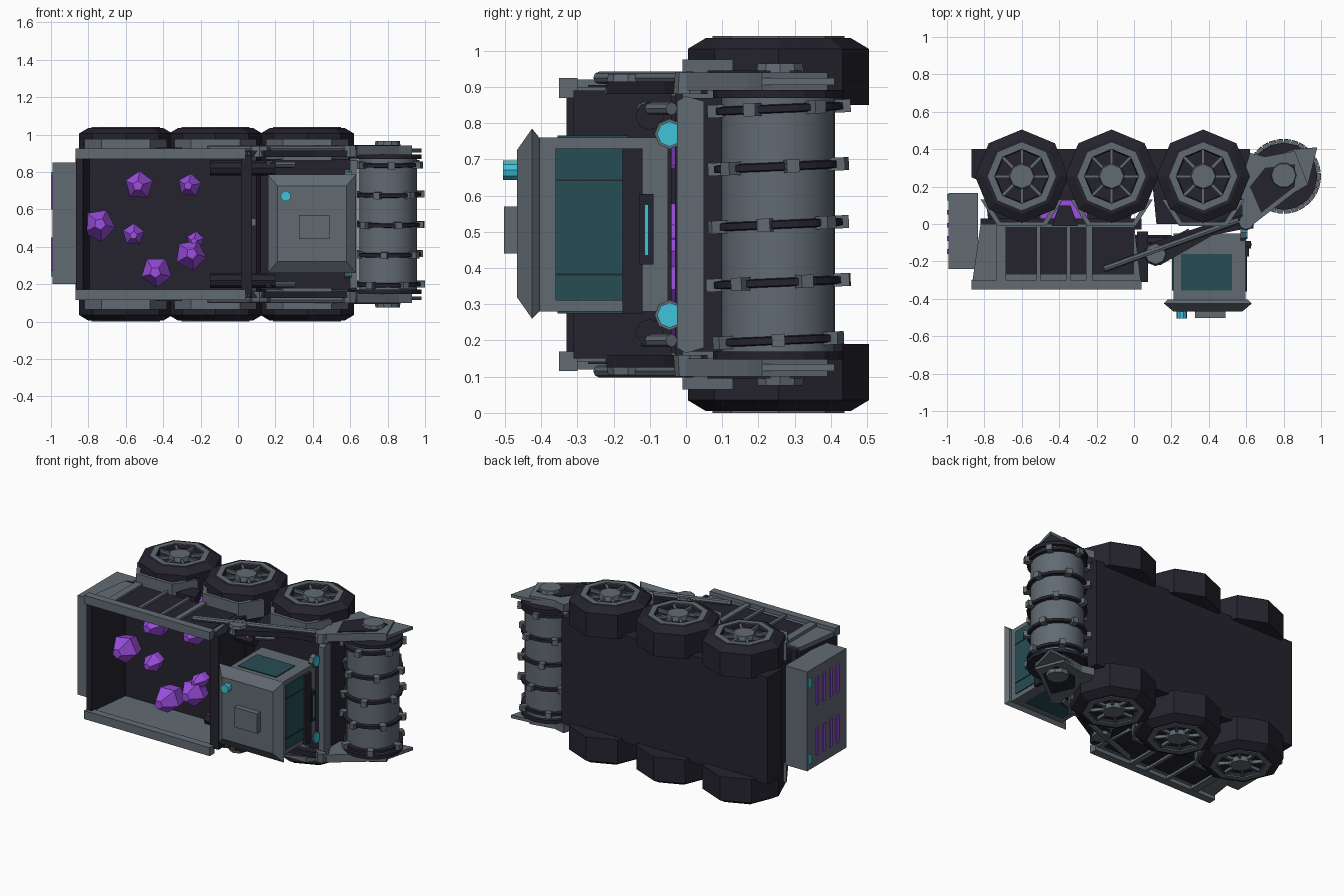
import bpy, bmesh, math, random
from mathutils import Vector, Matrix

if "Cube" in bpy.data.objects:
    bpy.data.objects.remove(bpy.data.objects["Cube"])

random.seed(4)
W = 1.04  # vehicle width: it lies on its side, mirrored about z = W/2

def mat(name, r, g, b):
    m = bpy.data.materials.new(name)
    m.diffuse_color = (r, g, b, 1)
    m.use_nodes = True
    m.node_tree.nodes["Principled BSDF"].inputs["Base Color"].default_value = m.diffuse_color
    return m

GREY = mat("steel grey", 0.12, 0.145, 0.17)
DARK = mat("dark metal", 0.018, 0.017, 0.027)
PURPLE = mat("crystal purple", 0.33, 0.075, 0.75)
CYAN = mat("light cyan", 0.05, 0.55, 0.7)
GLASS = mat("teal glass", 0.019, 0.075, 0.088)

def loft(name, rings, m, mirror=False, closed=False):
    """Skin a list of equal-length point rings; cap ends unless closed."""
    bm = bmesh.new()
    for s in ([False, True] if mirror else [False]):
        vs = [[bm.verts.new((p[0], p[1], W - p[2] if s else p[2])) for p in r] for r in rings]
        n = len(vs[0])
        pairs = list(zip(vs, vs[1:])) + ([(vs[-1], vs[0])] if closed else [])
        for a, b in pairs:
            for i in range(n):
                bm.faces.new((a[i], a[(i + 1) % n], b[(i + 1) % n], b[i]))
        if not closed:
            bm.faces.new(vs[0])
            bm.faces.new(vs[-1])
    bmesh.ops.recalc_face_normals(bm, faces=bm.faces)
    me = bpy.data.meshes.new(name)
    bm.to_mesh(me)
    bm.free()
    me.materials.append(m)
    ob = bpy.data.objects.new(name, me)
    bpy.context.collection.objects.link(ob)
    return ob

def prism(name, pts, z0, z1, m, mirror=False):
    return loft(name, [[(x, y, z) for x, y in pts] for z in (z0, z1)], m, mirror)

def box(name, x0, x1, y0, y1, z0, z1, m, mirror=False):
    return prism(name, [(x0, y0), (x1, y0), (x1, y1), (x0, y1)], z0, z1, m, mirror)

def lathe(name, cx, cy, prof, n, m, mirror=False, closed=False):
    """Turn (radius, z) pairs around a z axis."""
    rings = [[(cx + r * math.cos(2 * math.pi * i / n), cy + r * math.sin(2 * math.pi * i / n), z)
              for i in range(n)] for r, z in prof]
    return loft(name, rings, m, mirror, closed)

def rod(name, a, b, r, n, m, mirror=False, r2=None):
    a, b = Vector(a), Vector(b)
    q = (b - a).to_track_quat('Z', 'Y')
    ring = lambda c, rr: [c + q @ Vector((rr * math.cos(2 * math.pi * i / n),
                                          rr * math.sin(2 * math.pi * i / n), 0)) for i in range(n)]
    return loft(name, [ring(a, r), ring(b, r if r2 is None else r2)], m, mirror)

def smooth(ob):
    bpy.context.view_layer.objects.active = ob
    ob.select_set(True)
    bpy.ops.object.shade_smooth_by_angle(angle=math.radians(35))
    ob.select_set(False)

# chassis and front deck
prism("chassis", [(-.87, .4), (.62, .4), (.62, .05), (.6, 0), (.12, 0), (.1, .2), (.02, .2), (-.02, .02),
                  (-.78, .02), (-.8, .22), (-.87, .25)], .17, .87, DARK)
box("side_glow_panel", -.5, -.25, .03, .125, .866, .875, PURPLE, True)
prism("side_bracket", [(-.44, -.01), (-.3, -.01), (-.34, .1), (-.4, .1)], .87, .93, DARK, True)

# wheels and fenders
CY = .255
for i, x in enumerate((-.6, -.12, .37)):
    k = f"_{i + 1}"
    lathe("tire" + k, x, CY, [(.25, .85), (.25, 1.005), (.2, 1.035), (.145, 1.035), (.14, 1.012)], 8, DARK, True)
    lathe("wheel_ring" + k, x, CY, [(.182, 1.02), (.182, 1.04), (.145, 1.04), (.145, 1.01)], 8, GREY, True, True)
    lathe("wheel_hub" + k, x, CY, [(.075, 1.0), (.065, 1.04)], 8, GREY, True)
    for j in range(8):
        a = math.radians(45 * j)
        d, e = Vector((math.cos(a), math.sin(a))), Vector((-math.sin(a), math.cos(a))) * .008
        c = Vector((x, CY))
        prism(f"spoke{k}_{j}", [c + d * .06 - e, c + d * .15 - e, c + d * .15 + e, c + d * .06 + e],
              1.005, 1.03, GREY, True)
    prism("fender" + k, [(x + px, py) for px, py in ((-.22, .13), (-.13, -.01), (.13, -.01), (.22, .13), (.19, .13),
                         (.115, .012), (-.115, .012), (-.19, .13))], .86, .975, GREY, True)

# cargo bed
prism("bed_side_wall", [(-.82, 0), (.0, 0), (.04, -.34), (-.87, -.35)], .875, .9, GREY, True)
box("bed_side_panel", -.7, -.0, -.27, -.015, .895, .905, DARK, True)
box("bed_top_rail", -.87, .04, -.35, -.3, .87, .925, GREY, True)
for j, (x, w) in enumerate(((-.71, .05), (-.51, .02), (-.35, .02), (-.24, .035))):
    box(f"bed_rib_{j}", x - w / 2, x + w / 2, -.31, -.005, .9, .92, GREY, True)
box("bed_floor", -.82, .04, -.03, .03, .15, .89, DARK)
prism("bed_rear_wall", [(-.82, 0), (-.79, 0), (-.83, -.33), (-.865, -.33)], .15, .89, DARK)
box("bed_front_wall", .015, .075, -.31, -.04, .15, .89, DARK)
box("bed_front_latch", .075, .095, -.2, -.1, .51, .55, GREY)
rod("bed_cylinder", (-.15, -.1, .82), (.2, -.1, .82), .04, 8, DARK, True)
rod("bed_piston", (.15, -.12, .84), (.3, -.04, .84), .018, 8, GREY, True)

# crystals: tapered pentagonal stubs in the bed
for i, (x, z, r) in enumerate(((-.52, .73, .078), (-.25, .73, .064), (-.75, .51, .09), (-.56, .47, .06),
                               (-.22, .44, .048), (-.26, .35, .085), (-.43, .27, .085))):
    t = random.uniform(0, 1.2)
    lean = Vector((random.uniform(-.02, .02), 0, random.uniform(-.02, .02)))
    ring = lambda y, s, f: [Vector((x + s * math.cos(t + j * 1.2566), y, z + s * math.sin(t + j * 1.2566))) + lean * f
                            for j in range(5)]
    loft(f"crystal_{i}", [ring(-.02, r * .8, 0), ring(-.03 - r * .9, r, .5), ring(-.04 - r * 1.8, r * .35, 1)], PURPLE)

# rear engine box with vents and lamps
box("engine_box", -.993, -.835, -.24, .165, .2, .85, GREY)
for row in (.27, .6):
    for j in range(4):
        y = -.16 + j * .07
        box(f"vent_{row}_{j}", -1, -.99, y, y + .025, row, row + .18, PURPLE)
box("tail_lamp", -1, -.985, .125, .16, .74, .8, CYAN, True)

# cab
box("cab", .21, .595, -.41, -.05, .28, .76, GREY)
box("windshield", .59, .601, -.36, -.17, .31, .73, GLASS)
box("side_window", .25, .525, -.355, -.16, .755, .766, GLASS, True)
box("rear_window", .204, .215, -.355, -.16, .34, .70, GLASS)
for z in (.38, .64):
    box(f"windshield_line_{z}", .595, .604, -.36, -.17, z, z + .005, DARK)
box("cab_bumper", .59, .615, -.175, -.12, .275, .73, DARK)
box("light_bar_housing", .59, .625, -.13, -.09, .41, .605, DARK)
box("light_bar", .62, .63, -.115, -.103, .435, .575, CYAN)
rect = lambda x0, x1, z0, z1, y: [(x0, y, z0), (x1, y, z0), (x1, y, z1), (x0, y, z1)]
loft("roof", [rect(.18, .61, .28, .76, -.405), rect(.16, .63, .26, .785, -.425), rect(.21, .58, .32, .725, -.467)], GREY)
box("roof_hatch", .325, .49, -.503, -.46, .44, .57, GREY)
rod("roof_beacon", (.255, -.46, .67), (.255, -.505, .67), .028, 10, CYAN)

# front bumper bar and headlights
loft("bumper_bar", [rect(.6, .64, z0, W - z0, y) for y, z0 in ((-.025, .18), (.0, .165), (.05, .18))], GREY)
rod("headlight_rim", (.57, -.045, .77), (.6, -.045, .77), .042, 8, GREY, True)
rod("headlight", (.58, -.045, .77), (.606, -.045, .77), .035, 8, CYAN, True)

# drum arms, pivots and hydraulic links
prism("drum_arm", [(.57, .22), (.62, .38), (.7, .36), (.86, .39), (.93, .21), (.86, .17), (.64, 0), (.58, .02)],
      .89, .94, GREY, True)
prism("drum_arm_tip", [(.7, .35), (.86, .4), (.98, .41), (.93, .21), (.84, .2)], .905, .925, GREY, True)
prism("drum_arm_plate", [(.62, .2), (.7, .3), (.86, .32), (.86, .2), (.68, .06)], .935, .945, DARK, True)
lathe("drum_pivot", .8, .26, [(.075, .9), (.065, .965)], 10, GREY, True)
prism("lift_link", [(.07, -.21), (.14, -.22), (.42, -.06), (.62, -.02), (.62, .06), (.4, .0), (.1, -.1), (.05, -.14)],
      .88, .915, DARK, True)
lathe("lift_pivot", .115, -.16, [(.065, .88), (.055, .935)], 8, GREY, True)
rod("lift_rod", (-.16, -.24, .925), (.56, .02, .925), .017, 8, GREY, True)
lathe("lift_joint", .6, .01, [(.045, .88), (.04, .94)], 8, GREY, True)

# cutting drum with tilted rings and teeth
smooth(lathe("drum", .8, .255, [(.157, .15), (.157, .89)], 24, GREY))
lathe("drum_end", .8, .255, [(.18, .87), (.18, .892)], 16, DARK, True)
tilt = Matrix.Rotation(math.radians(2.5), 4, 'X')
for i in range(5):
    z = .2 + .16 * i
    ring = lathe(f"drum_ring_{i}", 0, 0, [(.15, -.013), (.178, -.009), (.178, .009), (.15, .013)], 20, DARK, False, True)
    ring.data.transform(Matrix.Translation((.8, .255, z)) @ tilt)
    for j in range(6):
        a = math.radians(60 * j + 24 * i)
        tooth = box(f"tooth_{i}_{j}", .15, .199, -.018, .018, -.018, .018, GREY)
        tooth.data.transform(Matrix.Translation((.8, .255, z)) @ tilt @ Matrix.Rotation(a, 4, 'Z'))
